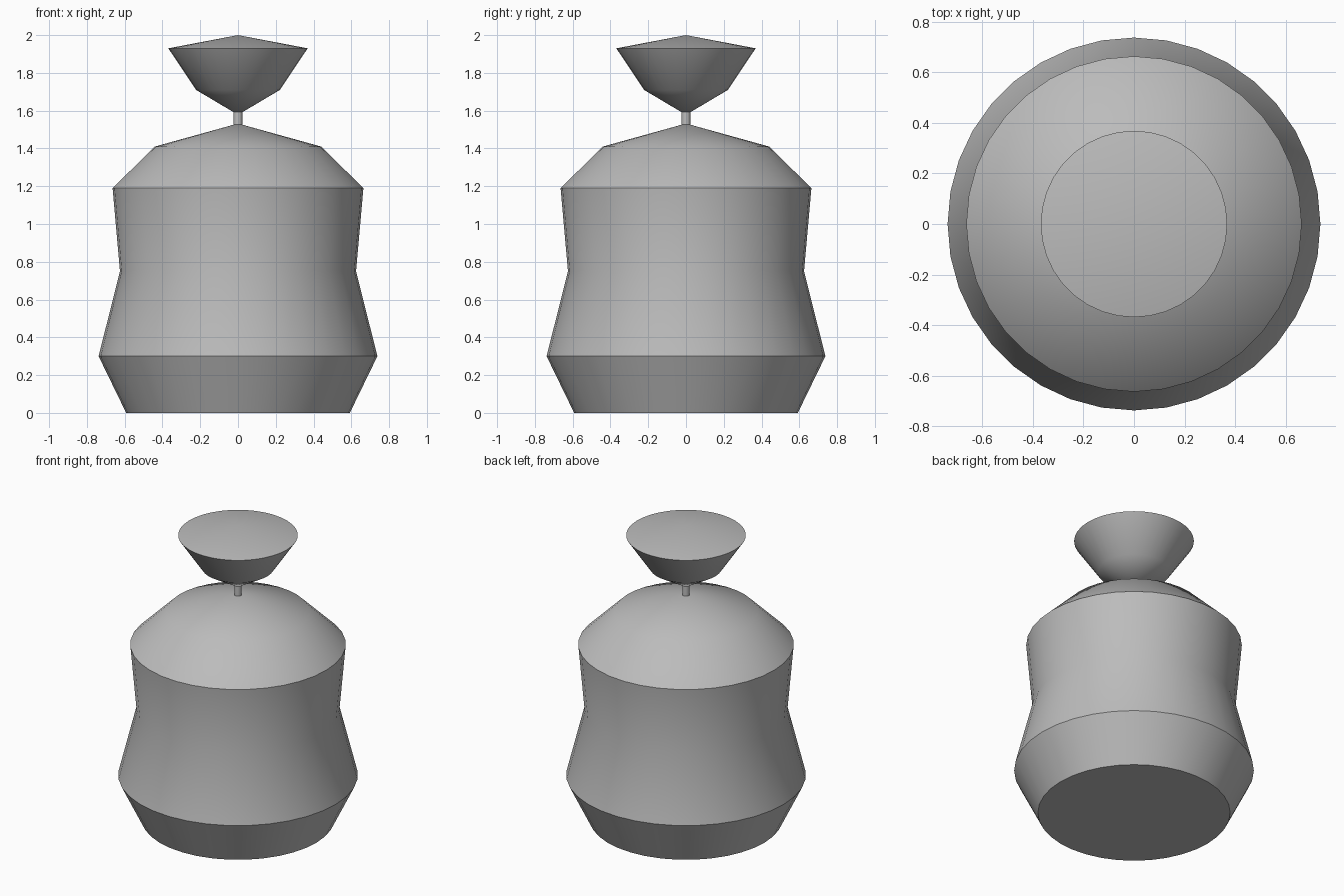
import bpy
import bmesh
from math import cos, sin, tau, radians

cube = bpy.data.objects.get("Cube")
if cube:
    bpy.data.objects.remove(cube, do_unlink=True)

SIDES = 36

grey = bpy.data.materials.new("plain grey")
grey.use_nodes = True
colour = (0.5, 0.5, 0.5, 1)
grey.diffuse_color = colour
grey.node_tree.nodes["Principled BSDF"].inputs["Base Color"].default_value = colour


def lathe(name, profile):
    """Revolve (radius, height) points around z; radius 0 makes a pole."""
    bm = bmesh.new()
    rings = []
    for r, z in profile:
        count = SIDES if r else 1
        rings.append([bm.verts.new((r * cos(tau * i / SIDES), r * sin(tau * i / SIDES), z))
                      for i in range(count)])
    for low, high in zip(rings, rings[1:]):
        for i in range(SIDES):
            j = (i + 1) % SIDES
            if len(low) == 1:
                bm.faces.new((low[0], high[j], high[i]))
            elif len(high) == 1:
                bm.faces.new((low[i], low[j], high[0]))
            else:
                bm.faces.new((low[i], low[j], high[j], high[i]))
    # Flat caps on open ends
    if len(rings[0]) > 1:
        bm.faces.new(rings[0][::-1])
    if len(rings[-1]) > 1:
        bm.faces.new(rings[-1])
    mesh = bpy.data.meshes.new(name)
    bm.to_mesh(mesh)
    bm.free()
    mesh.materials.append(grey)
    obj = bpy.data.objects.new(name, mesh)
    bpy.context.collection.objects.link(obj)
    bpy.ops.object.select_all(action='DESELECT')
    obj.select_set(True)
    bpy.context.view_layer.objects.active = obj
    bpy.ops.object.shade_smooth_by_angle(angle=radians(30))


# Waisted jar body with a domed shoulder
lathe("body", [(0.592, 0), (0.738, 0.3), (0.625, 0.75), (0.664, 1.19), (0.44, 1.41), (0, 1.532)])
# Thin stem between body and knob
lathe("stem", [(0.023, 1.5), (0.023, 1.61)])
# Flared knob with a shallow cone top
lathe("knob", [(0, 1.578), (0.222, 1.71), (0.369, 1.93), (0, 2.0)])
